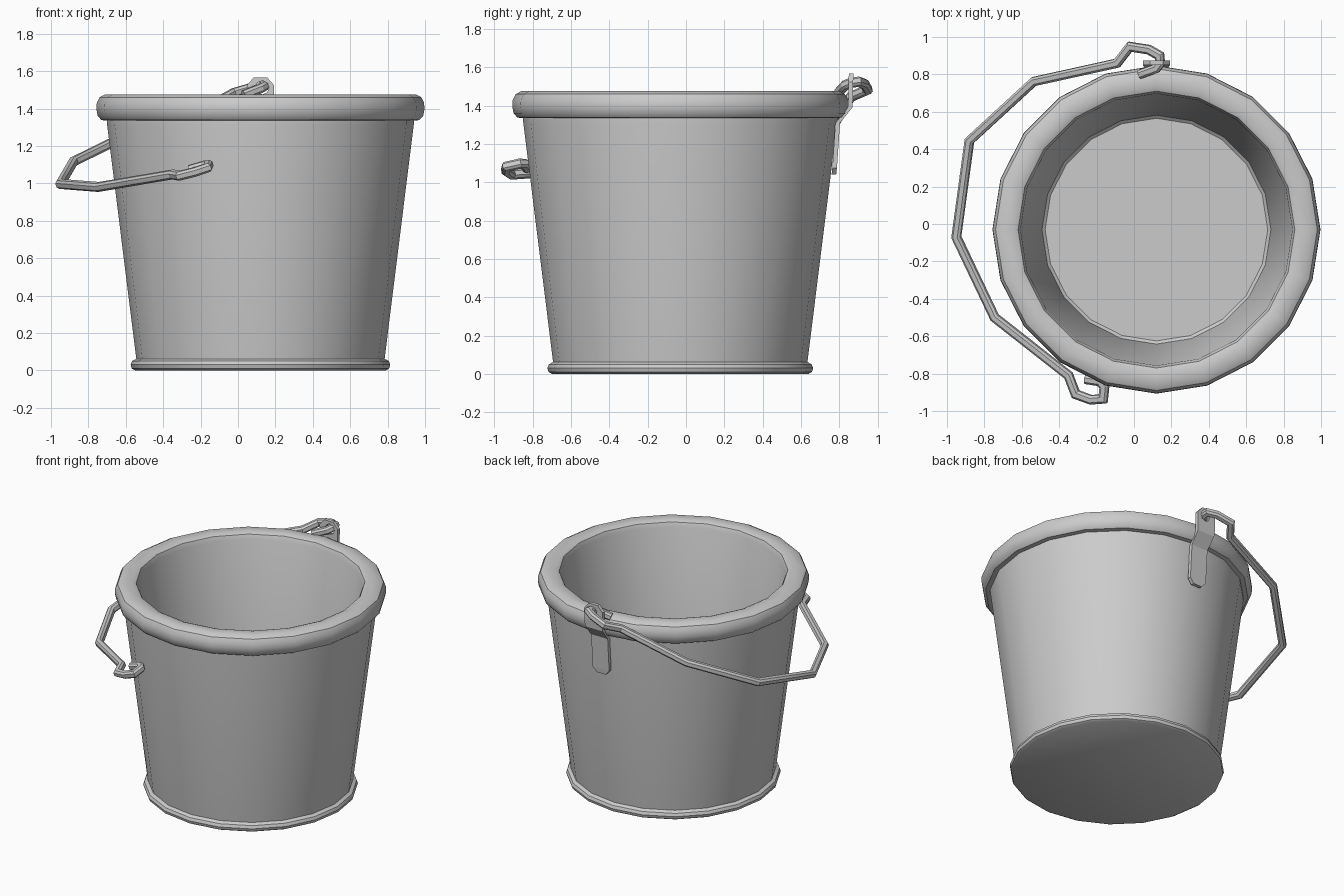
import bpy, bmesh, math
from mathutils import Vector

if "Cube" in bpy.data.objects:
    bpy.data.objects.remove(bpy.data.objects["Cube"])

CX, CY, SIDES = 0.12, -0.03, 20


def make(name, verts, faces):
    mesh = bpy.data.meshes.new(name)
    mesh.from_pydata([tuple(v) for v in verts], [], faces)
    bm = bmesh.new()
    bm.from_mesh(mesh)
    bmesh.ops.recalc_face_normals(bm, faces=bm.faces[:])
    bm.to_mesh(mesh)
    bm.free()
    ob = bpy.data.objects.new(name, mesh)
    bpy.context.collection.objects.link(ob)
    return ob


def smooth(ob, angle=35):
    bpy.ops.object.select_all(action='DESELECT')
    bpy.context.view_layer.objects.active = ob
    ob.select_set(True)
    bpy.ops.object.shade_smooth_by_angle(angle=math.radians(angle))


def skin(name, rings):
    # closed rings joined into a tube with capped ends
    n = len(rings[0])
    verts = [v for r in rings for v in r]
    faces = [(i * n + j, i * n + (j + 1) % n, (i + 1) * n + (j + 1) % n, (i + 1) * n + j)
             for i in range(len(rings) - 1) for j in range(n)]
    faces += [tuple(range(n)), tuple(range(len(verts) - n, len(verts)))]
    return make(name, verts, faces)


# bucket: foot bead, outer wall, rolled rim, inner wall, floor
profile = [(0.67, 0), (0.688, 0.01), (0.694, 0.03), (0.686, 0.05), (0.664, 0.062),
           (0.82, 1.315), (0.82, 1.335), (0.85, 1.338), (0.87, 1.36), (0.877, 1.395),
           (0.875, 1.43), (0.86, 1.46), (0.83, 1.476), (0.765, 1.476), (0.74, 1.465),
           (0.727, 1.435), (0.612, 0.08), (0.595, 0.065)]
rings = []
for r, z in profile:
    rings.append([(CX + r * math.cos(math.tau * k / SIDES),
                   CY + r * math.sin(math.tau * k / SIDES), z) for k in range(SIDES)])
smooth(skin("bucket", rings))

# wire handle: planar path swept with an eight-sided section and mitred corners
path = [(0.03, 0.80), (0.12, 0.832), (0.14, 0.86), (0.136, 0.90), (0.08, 0.932), (-0.022, 0.948),
        (-0.09, 0.86), (-0.535, 0.762), (-0.88, 0.445), (-0.95, -0.07), (-0.745, -0.50),
        (-0.35, -0.81), (-0.312, -0.91), (-0.23, -0.94), (-0.165, -0.935), (-0.158, -0.87),
        (-0.18, -0.842), (-0.26, -0.83)]
SX, SY = 0.318, 0.189
normal = Vector((-SX, -SY, 1)).normalized()
pts = [Vector((x, y, 1.312 + SX * x + SY * y)) for x, y in path]
W, C = 0.024, 0.012
section = [(W, C), (C, W), (-C, W), (-W, C), (-W, -C), (-C, -W), (C, -W), (W, -C)]
rings = []
for i, p in enumerate(pts):
    a = (p - pts[max(i - 1, 0)]).normalized()
    b = (pts[min(i + 1, len(pts) - 1)] - p).normalized()
    t = (a + b).normalized()
    ref = a if a.length > 0 else b
    side = normal.cross(t) / max(t.dot(ref), 0.6)
    rings.append([p + side * u + normal * v for u, v in section])
smooth(skin("handle", rings), 30)

# lug plate following the wall and rim, clipped corners at both ends
rows = [(0.772, 1.04, 0.035), (0.776, 1.075, 0.065), (0.792, 1.31, 0.065), (0.856, 1.39, 0.068),
        (0.86, 1.44, 0.072), (0.861, 1.525, 0.072), (0.862, 1.567, 0.035)]
T = 0.012
rings = [[(CX - w, y - T, z), (CX + w, y - T, z), (CX + w, y + T, z), (CX - w, y + T, z)]
         for y, z, w in rows]
lug = skin("lug", rings)

# eye hole in the lug
bpy.ops.mesh.primitive_cylinder_add(vertices=8, radius=0.037, depth=0.12,
                                    location=(0.13, 0.861, 1.512),
                                    rotation=(math.pi / 2, 0, 0))
cutter = bpy.context.object
cutter.name = "eye_cutter"
cutter.hide_render = True
cutter.hide_set(True)
mod = lug.modifiers.new("eye", 'BOOLEAN')
mod.object = cutter
mod.operation = 'DIFFERENCE'
mod.solver = 'EXACT'
